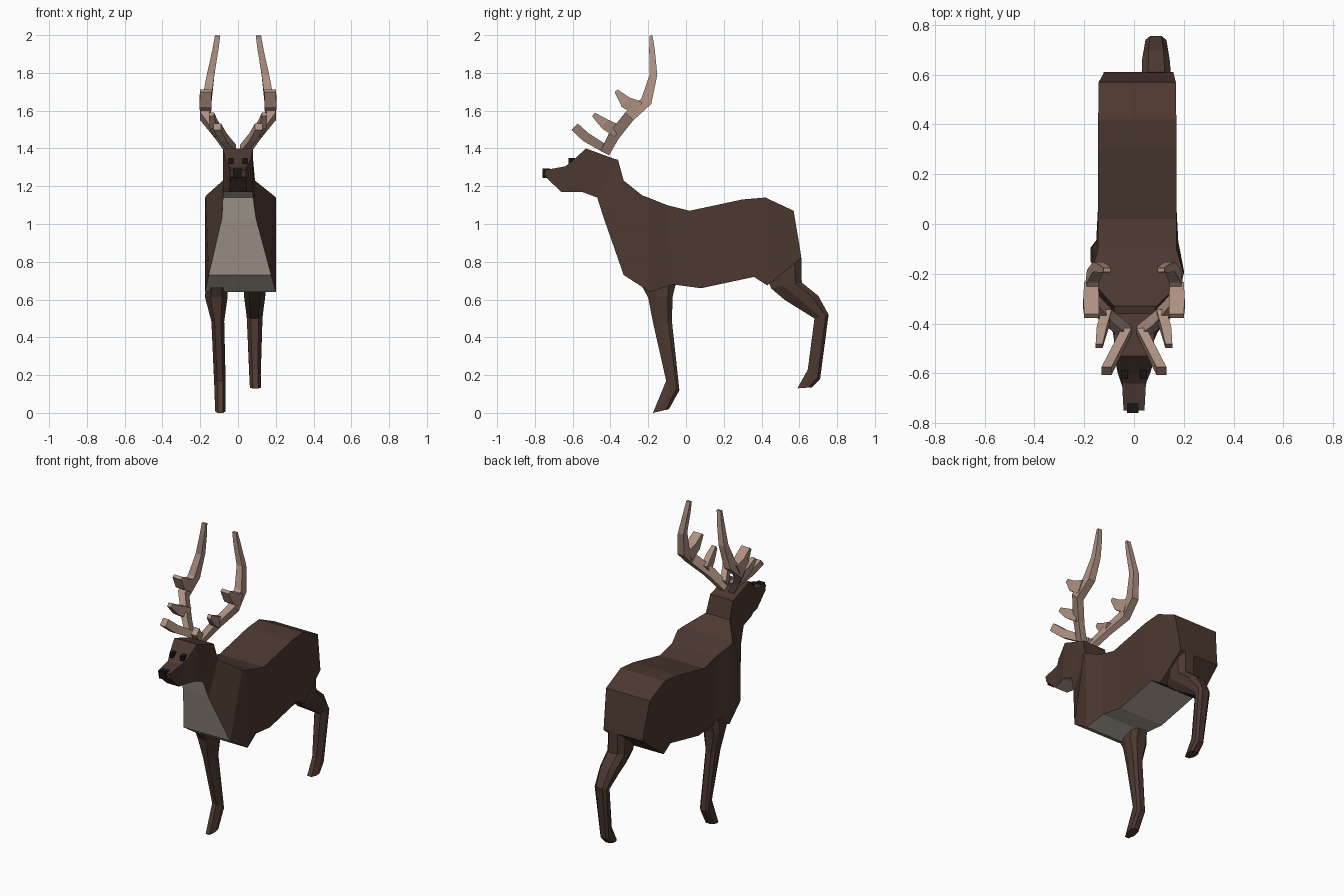
import bpy, bmesh
from mathutils import Vector

cube = bpy.data.objects.get("Cube")
if cube:
    bpy.data.objects.remove(cube, do_unlink=True)


def material(name, rgb):
    m = bpy.data.materials.new(name)
    m.use_nodes = True
    m.diffuse_color = (*rgb, 1)
    m.node_tree.nodes["Principled BSDF"].inputs["Base Color"].default_value = (*rgb, 1)
    return m


FUR = material("dark brown fur", (0.072, 0.040, 0.030))
PALE = material("pale belly fur", (0.46, 0.40, 0.34))
HORN = material("antler tan", (0.42, 0.285, 0.225))
BLACK = material("black", (0.008, 0.008, 0.008))

# Cross-section outlines: (share of the way from edge a to edge b, share of half width)
BOX = [(0, -1), (0, 1), (1, 1), (1, -1)]
LIMB = [(0, -.5), (0, .5), (.4, 1), (.8, 1), (1, .55), (1, -.55), (.8, -1), (.4, -1)]


def finish(name, bm, mats):
    bmesh.ops.recalc_face_normals(bm, faces=bm.faces)
    mesh = bpy.data.meshes.new(name)
    bm.to_mesh(mesh)
    bm.free()
    for m in mats:
        mesh.materials.append(m)
    ob = bpy.data.objects.new(name, mesh)
    bpy.context.collection.objects.link(ob)
    return ob


def loft(name, sections, outline, mats, pale=()):
    """Sections are (a_y, a_z, a_half, b_y, b_z, b_half, centre_x)."""
    bm = bmesh.new()
    rings = []
    for ay, az, ah, by, bz, bh, cx in sections:
        a, b = Vector((cx, ay, az)), Vector((cx, by, bz))
        ring = []
        for t, s in outline:
            p = a.lerp(b, t)
            p.x += s * (ah + (bh - ah) * t)
            ring.append(bm.verts.new(p))
        rings.append(ring)
    n = len(outline)
    for i, (r, q) in enumerate(zip(rings, rings[1:])):
        for j in range(n):
            k = (j + 1) % n
            f = bm.faces.new((r[j], r[k], q[k], q[j]))
            if j == 2 and i in pale:
                f.material_index = 1
    bm.faces.new(rings[0])
    bm.faces.new(rings[-1])
    return finish(name, bm, mats)


def block(name, centre, size, mat):
    bm = bmesh.new()
    bmesh.ops.create_cube(bm, size=1)
    for v in bm.verts:
        v.co = Vector(c + s * d for c, s, d in zip(centre, size, v.co))
    return finish(name, bm, [mat])


def branch(name, side, path):
    """Four-sided antler branch; path points are (x, y, z, half_width, half_depth)."""
    pts = [Vector(p[:3]) for p in path]
    sections = []
    bm = bmesh.new()
    for i, p in enumerate(pts):
        d = pts[min(i + 1, len(pts) - 1)] - pts[max(i - 1, 0)]
        across = Vector((0, -d.z, d.y)).normalized() * path[i][4]
        wide = Vector((path[i][3], 0, 0))
        ring = [p - wide - across, p + wide - across, p + wide + across, p - wide + across]
        sections.append([bm.verts.new((v.x * side, v.y, v.z)) for v in ring])
    for r, q in zip(sections, sections[1:]):
        for j in range(4):
            k = (j + 1) % 4
            bm.faces.new((r[j], r[k], q[k], q[j]))
    bm.faces.new(sections[0])
    bm.faces.new(sections[-1])
    return finish(name, bm, [HORN])


# Body: neck to rump, pale on chest and belly
loft("body", [
    (-.36, 1.34, .08, -.47, 1.14, .08, 0),
    (-.33, 1.23, .085, -.435, 1.03, .09, .005),
    (-.23, 1.15, .18, -.33, .73, .165, .01),
    (-.2, 1.14, .187, -.19, .64, .188, .013),
    (-.1, 1.1, .157, -.07, .68, .165, .013),
    (.02, 1.07, .157, .08, .66, .157, .013),
    (.3, 1.13, .157, .36, .72, .157, .013),
    (.42, 1.14, .157, .43, .675, .155, .013),
    (.57, 1.07, .155, .45, .69, .15, .013),
    (.605, .86, .14, .61, .82, .14, .018),
], BOX, [FUR, PALE], pale=range(6))

# Head and muzzle, pale under the throat
loft("head", [
    (-.75, 1.285, .042, -.745, 1.25, .042, 0),
    (-.64, 1.305, .048, -.66, 1.17, .045, 0),
    (-.6, 1.335, .065, -.6, 1.17, .058, 0),
    (-.53, 1.4, .08, -.55, 1.17, .08, 0),
    (-.38, 1.345, .08, -.47, 1.14, .08, 0),
    (-.36, 1.34, .08, -.465, 1.14, .08, 0),
], BOX, [FUR, PALE], pale=(1, 2, 3, 4))

block("nose", (-.005, -.74, 1.268), (.045, .04, .05), BLACK)
for side, label in ((1, "left"), (-1, "right")):
    block(label + "_eye", (side * .038, -.605, 1.332), (.026, .035, .034), BLACK)

# Legs
loft("right_front_leg", [
    (-.25, .7, .055, -.05, .7, .055, -.11),
    (-.2, .61, .06, -.07, .62, .06, -.115),
    (-.175, .48, .034, -.075, .49, .034, -.107),
    (-.105, .17, .03, -.035, .12, .03, -.095),
    (-.175, 0, .028, -.09, .02, .028, -.093),
], LIMB, [FUR])
loft("left_hind_leg", [
    (.43, .72, .06, .61, .83, .06, .09),
    (.45, .66, .06, .613, .69, .06, .09),
    (.52, .6, .055, .7, .62, .055, .088),
    (.68, .5, .042, .755, .52, .042, .088),
    (.645, .23, .03, .71, .18, .03, .09),
    (.59, .13, .03, .665, .135, .03, .093),
], LIMB, [FUR])

# Antlers: main beam and three forward tines on each side
for side, label in ((1, "left"), (-1, "right")):
    branch(label + "_antler_beam", side, [
        (.035, -.43, 1.375, .022, .025),
        (.1, -.38, 1.47, .022, .03),
        (.175, -.3, 1.57, .025, .03),
        (.165, -.21, 1.65, .024, .03),
        (.145, -.172, 1.79, .02, .02),
        (.12, -.18, 1.92, .016, .015),
        (.108, -.185, 1.997, .014, .008),
    ])
    branch(label + "_brow_tine", side, [
        (.03, -.43, 1.4, .02, .022),
        (.08, -.53, 1.46, .02, .025),
        (.11, -.59, 1.515, .02, .024),
    ])
    branch(label + "_middle_tine", side, [
        (.11, -.36, 1.49, .02, .035),
        (.13, -.43, 1.53, .02, .028),
        (.14, -.49, 1.58, .014, .012),
    ])
    branch(label + "_upper_tine", side, [
        (.172, -.25, 1.61, .028, .04),
        (.172, -.32, 1.645, .032, .032),
        (.17, -.37, 1.705, .03, .01),
    ])
